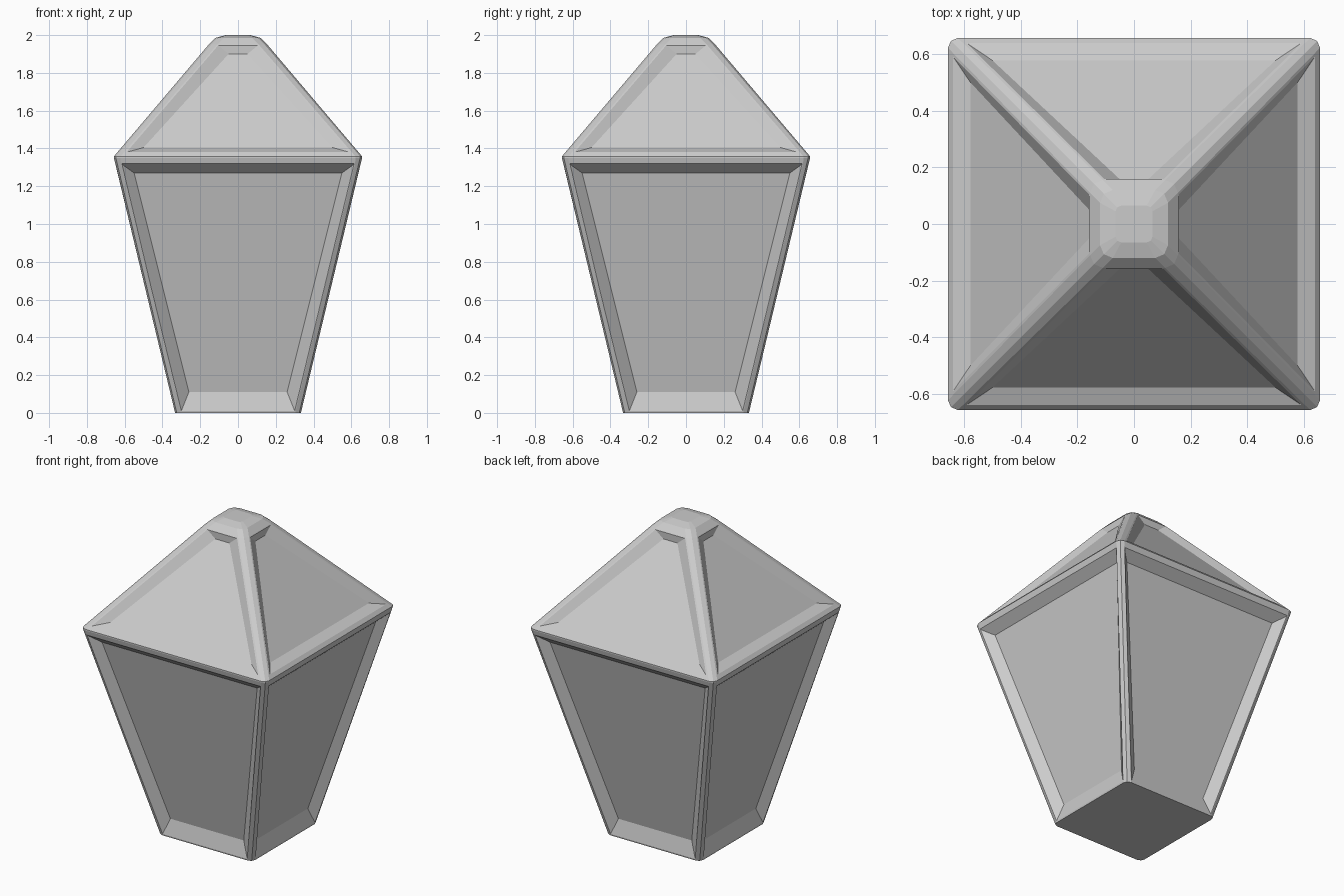
import bpy, bmesh
from math import pi
from mathutils import Vector, Matrix

if "Cube" in bpy.data.objects:
    bpy.data.objects.remove(bpy.data.objects["Cube"])


def shell(name, rings, panel=None, bottom=False, top=False):
    """Four-sided shell from rings (z, half width, corner cut); panel recesses the first band."""
    bm = bmesh.new()

    def face(pts, turn):
        bm.faces.new([bm.verts.new(turn @ Vector(p)) for p in pts])

    def row(ring):
        # front edge, then the rounded corner at +x -y
        z, h, c = ring
        m = h - 0.3 * c
        return [(-h + c, -h, z), (h - c, -h, z), (m, -m, z), (h, -h + c, z)]

    for k in range(4):
        turn = Matrix.Rotation(k * pi / 2, 3, 'Z')
        for j, (lo, hi) in enumerate(zip(rings, rings[1:])):
            a, b = row(lo), row(hi)
            for i in range(3):
                if panel and j == 0 and i == 0:
                    continue
                face([a[i], a[i + 1], b[i + 1], b[i]], turn)
        if panel:
            (z0, h0, _), (z1, h1, _) = rings[:2]
            n = Vector((0, z1 - z0, h0 - h1)) * -1
            n = Vector((0, z1 - z0, -(h0 - h1))).normalized()

            def loop(spec, depth):
                za, wa, zb, wb = spec
                out = []
                for x, z in ((-wa, za), (wa, za), (wb, zb), (-wb, zb)):
                    y = -(h0 + (h1 - h0) * (z - z0) / (z1 - z0))
                    # inner loops slide inward at the same height
                    out.append((x, y + depth / n.y, z))
                return out

            a, b = row(rings[0]), row(rings[1])
            loops = [[a[0], a[1], b[1], b[0]],
                     loop(panel["rim"], 0), loop(panel["inner"], panel["depth"])]
            for p, q in zip(loops, loops[1:]):
                for i in range(4):
                    m = (i + 1) % 4
                    face([p[i], p[m], q[m], q[i]], turn)
            face(loops[2], turn)

    for wanted, ring, flip in ((bottom, rings[0], True), (top, rings[-1], False)):
        if wanted:
            pts = [Matrix.Rotation(k * pi / 2, 3, 'Z') @ Vector(p)
                   for k in range(4) for p in row(ring)[:3]]
            face(pts[::-1] if flip else pts, Matrix.Identity(3))
    bmesh.ops.remove_doubles(bm, verts=bm.verts, dist=1e-4)
    mesh = bpy.data.meshes.new(name)
    bm.to_mesh(mesh)
    bm.free()
    obj = bpy.data.objects.new(name, mesh)
    bpy.context.collection.objects.link(obj)
    return obj


# Tapered lower body with recessed side panels
shell("lantern_body", [(0, .333, .03), (1.35, .657, .035), (1.358, .657, .035)],
      dict(rim=(.01, .30, 1.32, .62), inner=(.11, .26, 1.27, .55), depth=.045),
      bottom=True)

# Pyramid roof with recessed panels
shell("roof", [(1.358, .657, .035), (1.95, .155, .045)],
      dict(rim=(1.38, .59, 1.945, .105), inner=(1.405, .50, 1.90, .05), depth=.03))

# Rounded cap on the peak
shell("roof_cap", [(1.95, .155, .045), (1.985, .12, .045), (2.0, .065, .02)], top=True)
